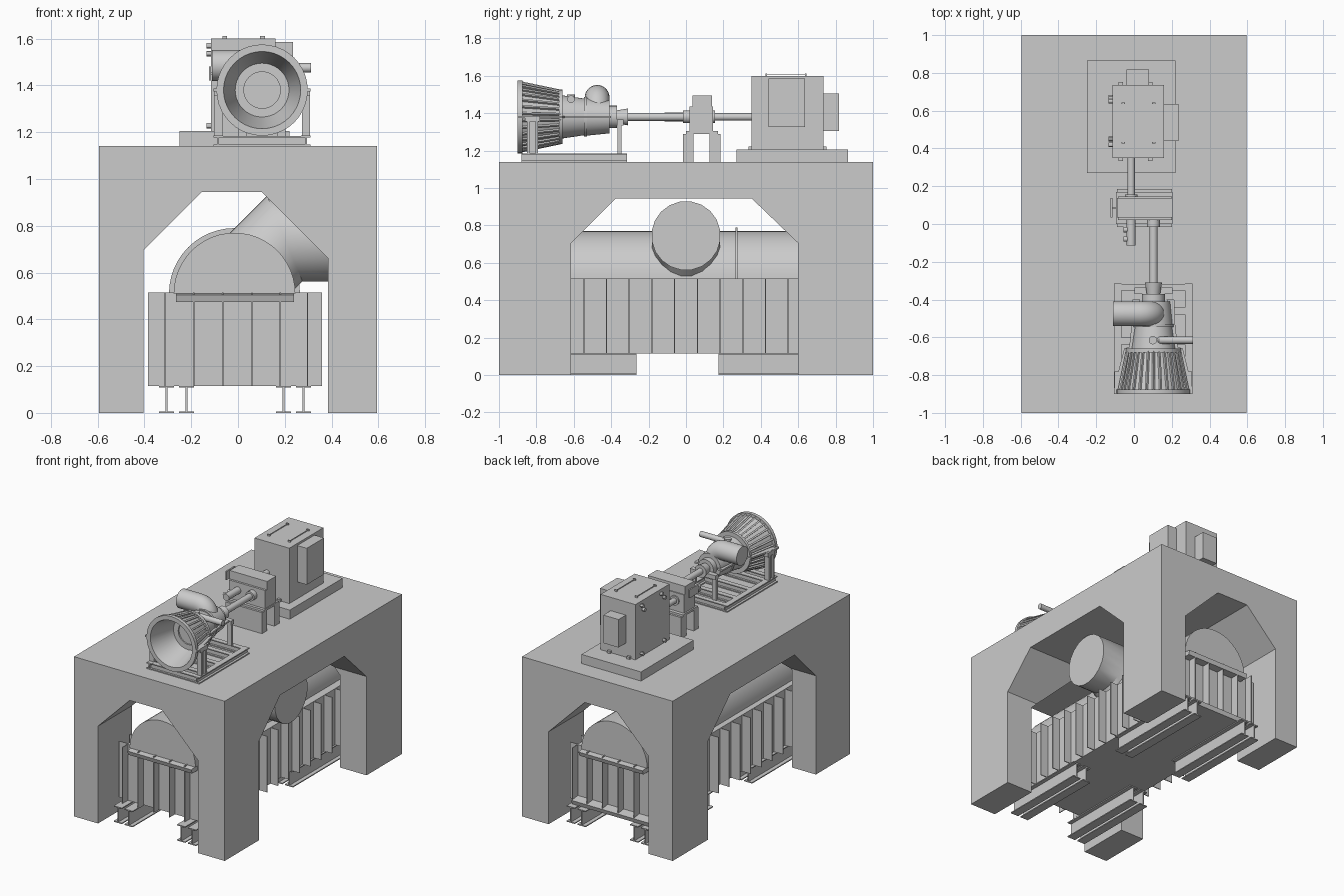
import bpy, bmesh, math
from mathutils import Vector

if "Cube" in bpy.data.objects:
    bpy.data.objects.remove(bpy.data.objects["Cube"])


def finish(name, bm):
    bmesh.ops.remove_doubles(bm, verts=bm.verts, dist=1e-5)
    bmesh.ops.recalc_face_normals(bm, faces=bm.faces)
    me = bpy.data.meshes.new(name)
    bm.to_mesh(me)
    bm.free()
    ob = bpy.data.objects.new(name, me)
    bpy.context.collection.objects.link(ob)
    return ob


def loft(bm, rings, caps=True):
    rows = [[bm.verts.new(p) for p in r] for r in rings]
    n = len(rows[0])
    for a, b in zip(rows, rows[1:]):
        for i in range(n):
            bm.faces.new((a[i], a[(i + 1) % n], b[(i + 1) % n], b[i]))
    if caps:
        bm.faces.new(rows[0])
        bm.faces.new(rows[-1])


def boxes(name, *dims):
    """One object of boxes given as x0, x1, y0, y1, z0, z1."""
    bm = bmesh.new()
    for x0, x1, y0, y1, z0, z1 in dims:
        loft(bm, [[(x0, y0, z), (x1, y0, z), (x1, y1, z), (x0, y1, z)] for z in (z0, z1)])
    return finish(name, bm)


def prism(name, pts, axis, *spans):
    """Outline pulled along an axis, once per span."""
    place = {'x': lambda a, b, c: (c, a, b), 'y': lambda a, b, c: (a, c, b),
             'z': lambda a, b, c: (a, b, c)}[axis]
    bm = bmesh.new()
    for span in spans:
        loft(bm, [[place(a, b, c) for a, b in pts] for c in span])
    return finish(name, bm)


def tubes(name, paths, r, seg=24):
    """Round bars along paths, mitred at the corners."""
    bm = bmesh.new()
    for path in paths:
        P = [Vector(p) for p in path]
        D = [(b - a).normalized() for a, b in zip(P, P[1:])]
        u = D[0].orthogonal().normalized()
        v = D[0].cross(u)
        ang = [2 * math.pi * (i + .5) / seg for i in range(seg)]
        rings = [[P[0] + r * (math.cos(t) * u + math.sin(t) * v) for t in ang]]
        for i, d in enumerate(D):
            n = (d + D[min(i + 1, len(D) - 1)]).normalized()
            rings.append([q + d * ((P[i + 1] - q).dot(n) / d.dot(n)) for q in rings[-1]])
        loft(bm, rings)
    return finish(name, bm)


def lathe(name, profile, cx, cz, seg=40):
    """Profile of (y, radius) turned round an axis along y."""
    bm = bmesh.new()
    ang = [2 * math.pi * i / seg for i in range(seg)]
    loft(bm, [[(cx + r * math.cos(t), y, cz + r * math.sin(t)) for t in ang]
              for y, r in profile], caps=False)
    bmesh.ops.dissolve_degenerate(bm, dist=1e-6, edges=bm.edges)
    return finish(name, bm)


# Concrete table with two crossing chamfered tunnels
table = boxes("foundation_table", (-.595, .595, -1, 1, 0, 1.14))
cutters = [
    prism("tunnel_long", [(-.405, -.1), (.385, -.1), (.385, .66), (.1, .945),
                          (-.155, .945), (-.405, .695)], 'y', (-1.2, 1.2)),
    prism("tunnel_cross", [(-.615, -.1), (.6, -.1), (.6, .705), (.35, .945),
                           (-.375, .945), (-.615, .705)], 'x', (-.8, .8))]
for c in cutters:
    m = table.modifiers.new("cut", 'BOOLEAN')
    m.operation, m.solver, m.object = 'DIFFERENCE', 'EXACT', c
    bpy.context.view_layer.objects.active = table
    bpy.ops.object.modifier_apply(modifier=m.name)
    bpy.data.objects.remove(c)

# Condenser body with stiffening fins
boxes("condenser_body", (-.315, .30, -.80, .80, .115, .515))
fins = []
for i in range(14):
    y = -.79 + i * 1.58 / 13
    fins += [(-.385, -.31, y - .003, y + .003, .115, .515),
             (.295, .36, y - .003, y + .003, .115, .515)]
for x in (-.312, -.19, -.065, .06, .18, .297):
    fins += [(x - .003, x + .003, -.86, -.79, .115, .515),
             (x - .003, x + .003, .79, .86, .115, .515)]
boxes("condenser_fins", *fins)
prism("front_top_ledge", [(-.79, .515), (-.87, .505), (-.86, .475), (-.79, .475)], 'x', (-.265, .24))
prism("back_top_ledge", [(.79, .515), (.87, .505), (.86, .475), (.79, .475)], 'x', (-.265, .24))
prism("back_bottom_ledge", [(.79, .115), (.86, .115), (.87, .145), (.79, .155)], 'x', (-.312, .297))

# Half-round hood, its joint rib and the angled branch pipe


def half_round(r, n=24):
    return [(-.015 + r * math.cos(math.pi * i / n), .51 + r * math.sin(math.pi * i / n))
            for i in range(n + 1)]


prism("condenser_hood", half_round(.26), 'y', (-.83, .83))
prism("hood_joint_rib", half_round(.28), 'y', (.265, .275))
tubes("branch_pipe", [[(0, 0, .545), (.2, 0, .745), (.42, 0, .745)]], .185, 20)

# I-beam feet
beams = []
for x in (-.305, -.22, .195, .28):
    for y0, y1 in ((-.92, -.265), (.175, .9)):
        beams += [(x - .032, x + .032, y0, y1, .0, .007), (x - .032, x + .032, y0, y1, .108, .115),
                  (x - .004, x + .004, y0, y1, .007, .108)]
boxes("support_beams", *beams)

# Turbine casing turned round its shaft
TX, TZ = .103, 1.38
lathe("turbine_casing", [
    (-.70, 0), (-.70, .078), (-.71, .078), (-.71, .115), (-.90, .165), (-.90, .195),
    (-.875, .195), (-.875, .174), (-.68, .13), (-.68, .146), (-.66, .146), (-.66, .115),
    (-.545, .098), (-.545, .106), (-.53, .106), (-.53, .1), (-.41, .088), (-.41, .06),
    (-.37, .06), (-.37, .035), (-.31, .045), (-.31, 0)], TX, TZ)
ribs = []
for i in range(30):
    c, s = math.cos(i * math.pi / 15 + .1), math.sin(i * math.pi / 15 + .1)
    ribs.append([(TX + .182 * c, -.88, TZ + .182 * s), (TX + .138 * c, -.67, TZ + .138 * s)])
tubes("turbine_ribs", ribs, .008, 4)
for k, side in (("left", -1), ("right", 1)):
    prism(k + "_split_flange", [(TX + side * w, y) for w, y in (
        (.208, -.9), (.208, -.87), (.155, -.66), (.128, -.65), (.115, -.53), (.11, -.40),
        (.07, -.40), (.09, -.55), (.11, -.66), (.168, -.89))], 'z', (TZ - .006, TZ + .006))

# Exhaust elbow and inlet pipe
bend = [(.1, -.475, 1.40)] + [(.03 + .07 * math.cos(a), -.475, 1.415 + .07 * math.sin(a))
                              for a in [i * math.pi / 12 for i in range(7)]] + [(-.112, -.475, 1.485)]
tubes("exhaust_elbow", [bend], .066, 28)
tubes("inlet_pipe", [[(.09, -.615, 1.43), (.14, -.615, 1.475), (.313, -.615, 1.475)]], .02)
tubes("casing_port", [[(.1, -.615, 1.42), (.1, -.615, 1.5)]], .022)

# Turbine skid and pedestals
skid = []
for x in (-.085, .29):
    for z in (1.14, 1.177):
        skid.append((x - .02, x + .02, -.88, -.315, z, z + .008))
    skid.append((x - .004, x + .004, -.88, -.315, 1.14, 1.18))
for y in (-.86, -.79, -.62, -.46, -.335):
    skid += [(-.085, .29, y - .018, y + .018, 1.177, 1.184), (-.085, .29, y - .018, y + .018, 1.14, 1.147),
             (-.085, .29, y - .004, y + .004, 1.14, 1.18)]
boxes("turbine_skid", *skid)
posts = []
for s in (-1, 1):
    a, b = sorted((TX + s * .17, TX + s * .205))
    posts += [(a, b, -.85, -.835, 1.184, 1.36), (a, b, -.805, -.79, 1.184, 1.36),
              (a + .013, b - .013, -.835, -.805, 1.184, 1.36), (a, b, -.86, -.78, 1.355, 1.385)]
    a, b = sorted((TX + s * .065, TX + s * .1))
    posts += [(a, b, -.365, -.345, 1.184, 1.35)]
posts.append((TX - .1, TX + .1, -.37, -.335, 1.335, 1.365))
boxes("turbine_pedestals", *posts)

# Drive shafts and couplings
tubes("turbine_shaft", [[(TX, -.32, TZ), (TX, .05, TZ)]], .022)
tubes("generator_shaft", [[(-.015, .1, TZ), (-.015, .36, TZ)]], .02)
tubes("shaft_couplings", [[(TX, -.015, TZ), (TX, .03, TZ)], [(-.015, .13, TZ), (-.015, .155, TZ)]], .034)

# Gearbox on concrete blocks
boxes("gearbox_blocks", (-.09, .2, -.015, .04, 1.14, 1.29), (-.09, .2, .125, .185, 1.14, 1.29))
boxes("gearbox", (-.085, .2, .02, .145, 1.305, 1.435), (-.095, .205, .0, .17, 1.29, 1.305))
boxes("gearbox_cover", (-.09, .205, .035, .138, 1.435, 1.495), (-.125, -.115, .035, .138, 1.42, 1.48),
      (-.12, -.09, .08, .09, 1.445, 1.455))
tubes("oil_pump", [[(-.015, .03, TZ), (-.015, -.115, TZ)]], .024)
tubes("oil_pump_ports", [[(-.015, y, TZ), (-.055, y, TZ)] for y in (-.03, -.08)], .014, 16)

# Generator with its plinth, side boxes and fittings
boxes("generator_plinth", (-.25, .22, .27, .865, 1.14, 1.205))
boxes("generator", (-.115, .16, .35, .735, 1.205, 1.6))
boxes("generator_terminal_box", (.16, .235, .44, .635, 1.325, 1.585))
boxes("generator_exciter", (-.04, .08, .735, .818, 1.305, 1.505))
lugs = []
for x in (-.057, .105):
    lugs.append((x - .003, x + .003, .43, .64, 1.603, 1.607))
    lugs += [(x - .01, x + .01, y - .004, y + .004, 1.6, 1.612) for y in (.43, .64)]
boxes("lifting_lugs", *lugs)
boxes("generator_feet", *[(x - .012, x + .012, y - .012, y + .012, 1.205, 1.222)
                          for x in (-.07, .085) for y in (.345, .74)])
tubes("generator_side_ports", [[(-.11, y, z), (-.135, y, z)] for y, z in (
    (.67, 1.57), (.65, 1.535), (.45, 1.57), (.42, 1.535), (.67, 1.228), (.42, 1.228))], .012, 12)

# Smooth the round parts, keep the edges
bpy.ops.object.select_all(action='SELECT')
bpy.ops.object.shade_smooth_by_angle(angle=math.radians(30))
